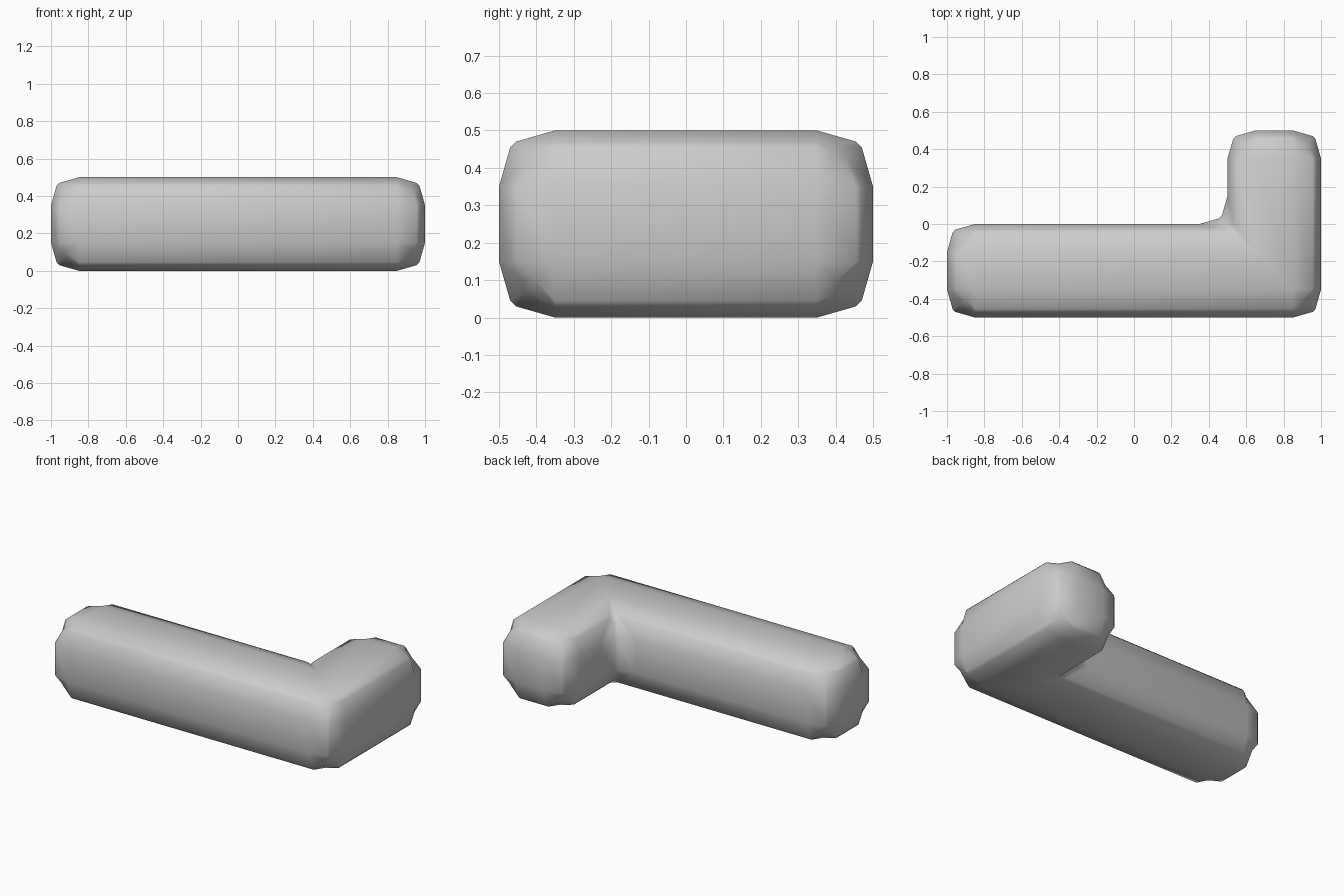
import bpy, bmesh

if "Cube" in bpy.data.objects:
    bpy.data.objects.remove(bpy.data.objects["Cube"])

# L-shaped block footprint, extruded upward
outline = [(-1, -0.5), (1, -0.5), (1, 0.5), (0.5, 0.5), (0.5, 0), (-1, 0)]
bm = bmesh.new()
base = bm.faces.new([bm.verts.new((x, y, 0)) for x, y in outline])
ext = bmesh.ops.extrude_face_region(bm, geom=[base])
top = [v for v in ext["geom"] if isinstance(v, bmesh.types.BMVert)]
bmesh.ops.translate(bm, verts=top, vec=(0, 0, 0.5))
bmesh.ops.recalc_face_normals(bm, faces=bm.faces)
mesh = bpy.data.meshes.new("corner_block")
bm.to_mesh(mesh)
bm.free()
block = bpy.data.objects.new("corner_block", mesh)
bpy.context.collection.objects.link(block)

# Stepped edge bevel with a narrow middle strip
bevel = block.modifiers.new("edge_bevel", 'BEVEL')
bevel.width = 0.15
bevel.segments = 3
bevel.limit_method = 'ANGLE'
bevel.profile_type = 'CUSTOM'
profile = bevel.custom_profile
for x, y in [(0.8, 0.7), (0.7, 0.8)]:
    profile.points.add(x, y)
for p in profile.points:
    p.handle_type_1 = p.handle_type_2 = 'VECTOR'
profile.update()

# Smooth shading
bpy.context.view_layer.objects.active = block
block.select_set(True)
bpy.ops.object.shade_smooth()
